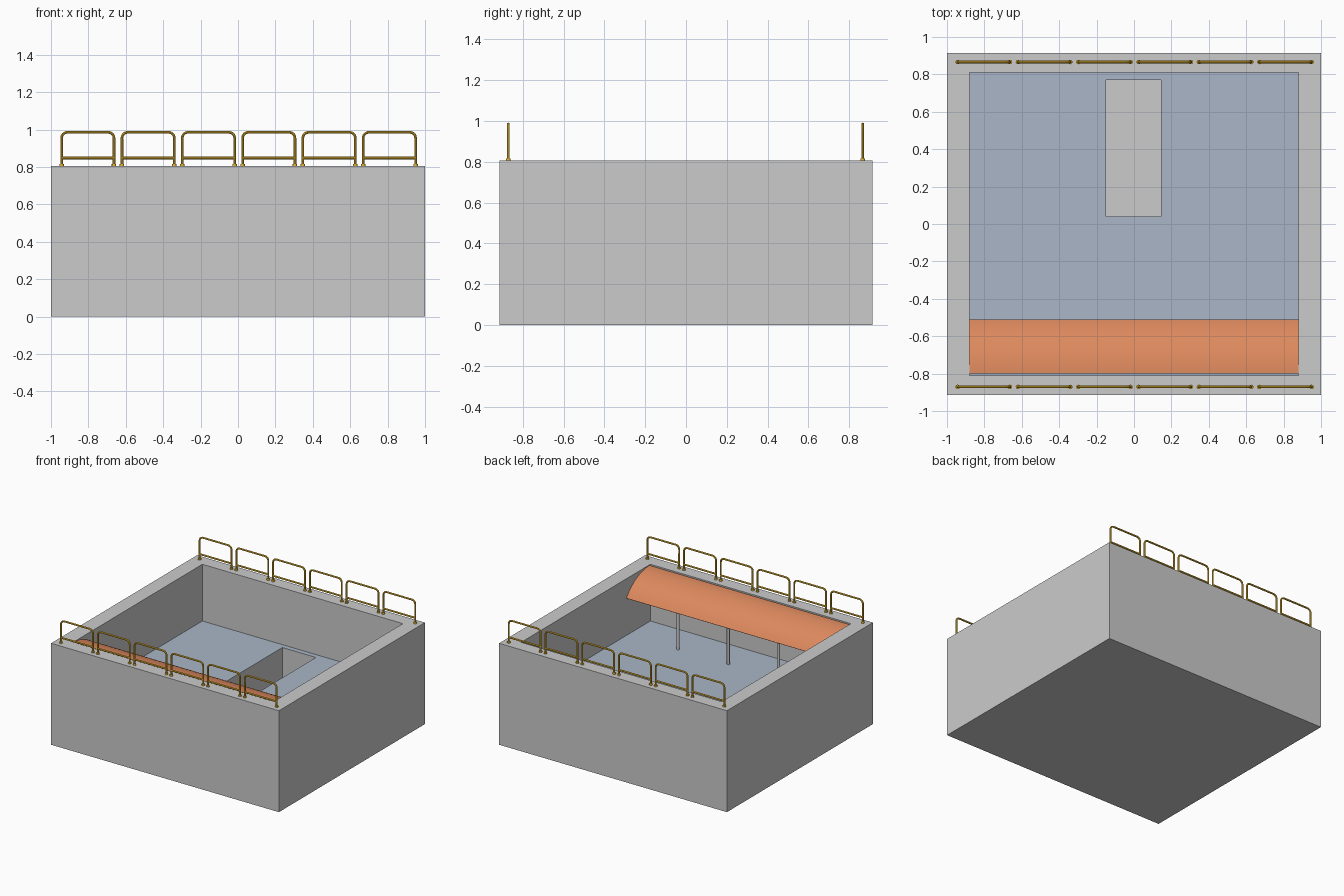
import bpy, bmesh, math

if "Cube" in bpy.data.objects:
    bpy.data.objects.remove(bpy.data.objects["Cube"])

TOP, FLOOR, PIT = 0.805, 0.355, 0.08


def material(name, rgb):
    m = bpy.data.materials.new(name)
    m.diffuse_color = (*rgb, 1)
    m.use_nodes = True
    m.node_tree.nodes["Principled BSDF"].inputs["Base Color"].default_value = m.diffuse_color
    return m


def add(name, mesh, mat=None):
    ob = bpy.data.objects.new(name, mesh)
    bpy.context.collection.objects.link(ob)
    if mat and not mesh.materials:
        mesh.materials.append(mat)
    return ob


def from_bmesh(name, bm, mat=None):
    me = bpy.data.meshes.new(name)
    bm.to_mesh(me)
    bm.free()
    return add(name, me, mat)


def smooth(ob, angle=40):
    bpy.ops.object.select_all(action='DESELECT')
    bpy.context.view_layer.objects.active = ob
    ob.select_set(True)
    bpy.ops.object.shade_smooth_by_angle(angle=math.radians(angle))


def ring_surface(name, rects, mat=None, first=False, last=False):
    """Bridge a chain of rectangles (x0, x1, y0, y1, z)."""
    bm = bmesh.new()
    loops = [[bm.verts.new((x, y, z)) for x, y in ((a, c), (b, c), (b, d), (a, d))]
             for a, b, c, d, z in rects]
    for lo, hi in zip(loops, loops[1:]):
        for i in range(4):
            j = (i + 1) % 4
            bm.faces.new((lo[i], lo[j], hi[j], hi[i]))
    if first:
        bm.faces.new(loops[0][::-1])
    if last:
        bm.faces.new(loops[-1])
    return from_bmesh(name, bm, mat)


orange = material("canopy_orange", (0.72, 0.25, 0.11))
blue = material("floor_blue", (0.40, 0.47, 0.58))
gold = material("rail_yellow", (0.85, 0.50, 0.03))

# Concrete shell, coloured floor and sunken pit
outer = (-1, 1, -0.915, 0.915)
inner = (-0.88, 0.88, -0.81, 0.81)
pit = (-0.15, 0.145, 0.04, 0.77)
ring_surface("outer_shell", [(*outer, 0), (*outer, TOP), (*inner, TOP), (*inner, FLOOR)], first=True)
ring_surface("basin_floor", [(*inner, FLOOR), (*pit, FLOOR)], blue)
ring_surface("sunken_pit", [(*pit, FLOOR), (*pit, PIT)], last=True)

# Curved canopy: arc profile with thickness, extruded along x
R, CY, CZ, T = 0.355, -0.80, 0.445, 0.01
end, n = math.asin(0.29 / R), 16
arc = [(CY + r * math.sin(end * i / n), CZ + r * math.cos(end * i / n))
       for r, steps in ((R, range(n + 1)), (R - T, range(n, -1, -1))) for i in steps]
bm = bmesh.new()
cap = bm.faces.new([bm.verts.new((-0.88, y, z)) for y, z in arc])
new = bmesh.ops.extrude_face_region(bm, geom=[cap], use_keep_orig=True)["geom"]
bmesh.ops.translate(bm, vec=(1.76, 0, 0), verts=[v for v in new if isinstance(v, bmesh.types.BMVert)])
bmesh.ops.recalc_face_normals(bm, faces=bm.faces)
smooth(from_bmesh("curved_canopy", bm, orange))

# Canopy posts
for i, x in enumerate((-0.44, 0, 0.44)):
    post_top = 0.66
    bpy.ops.mesh.primitive_cylinder_add(vertices=20, radius=0.011, depth=post_top - FLOOR,
                                        location=(x, -0.53, (post_top + FLOOR) / 2))
    bpy.context.object.name = f"canopy_post_{i + 1}"
    smooth(bpy.context.object)

# One guard rail section: rounded hoop, lower bar and foot flanges
W, H, F = 0.28, 0.18, 0.03
hoop = [(0, 0)]
hoop += [(F - F * math.cos(a), H - F + F * math.sin(a)) for a in [math.pi / 2 * k / 6 for k in range(7)]]
hoop += [(W - x, z) for x, z in reversed(hoop)]
curve = bpy.data.curves.new("rail_path", 'CURVE')
curve.dimensions = '3D'
curve.bevel_depth, curve.bevel_resolution, curve.use_fill_caps = 0.007, 2, True
for pts in (hoop, [(0, 0.043), (W, 0.043)]):
    s = curve.splines.new('POLY')
    s.points.add(len(pts) - 1)
    for p, (x, z) in zip(s.points, pts):
        p.co = (x, 0, z, 1)
path = bpy.data.objects.new("rail_path", curve)
bpy.context.collection.objects.link(path)
bpy.context.view_layer.update()
bm = bmesh.new()
bm.from_mesh(path.to_mesh())
path.to_mesh_clear()
bpy.data.objects.remove(path)
for x in (0, W):
    flange = bmesh.ops.create_cone(bm, cap_ends=True, segments=16, radius1=0.012, radius2=0.012, depth=0.01)
    bmesh.ops.translate(bm, vec=(x, 0, 0.005), verts=flange["verts"])
rail = from_bmesh("guard_rail_1", bm, gold)
smooth(rail)

# Repeat the rail along the front and back walls
rails = [rail] + [add(f"guard_rail_{i + 1}", rail.data) for i in range(1, 12)]
for i, ob in enumerate(rails):
    ob.location = (-0.943 + 0.3225 * (i % 6), -0.871 if i < 6 else 0.866, TOP)
